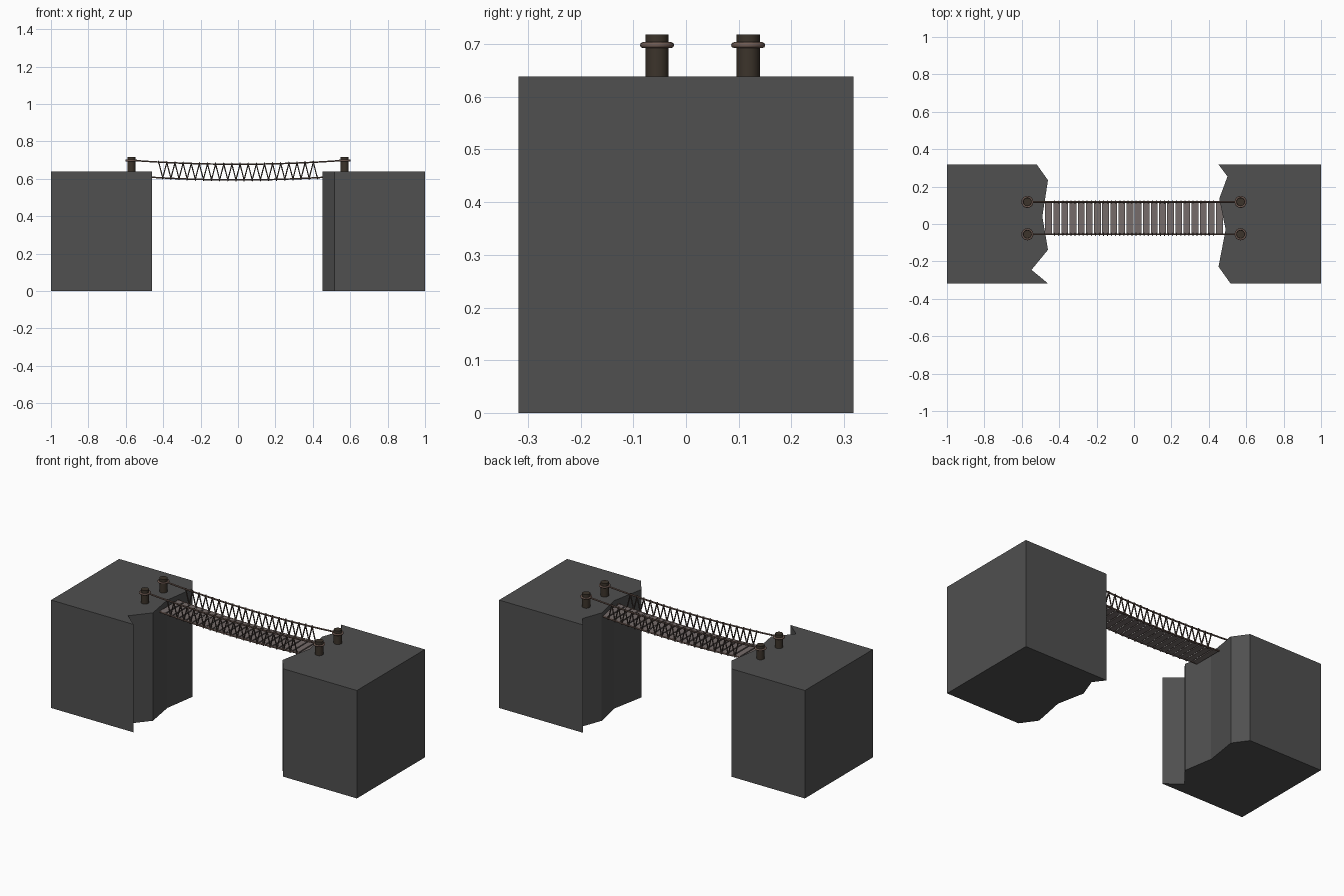
import bpy, bmesh, math
from mathutils import Vector

cube = bpy.data.objects.get("Cube")
if cube:
    bpy.data.objects.remove(cube, do_unlink=True)


def material(name, rgb):
    m = bpy.data.materials.new(name)
    m.use_nodes = True
    m.diffuse_color = (*rgb, 1)
    bsdf = m.node_tree.nodes["Principled BSDF"]
    bsdf.inputs["Base Color"].default_value = (*rgb, 1)
    bsdf.inputs["Roughness"].default_value = 0.9
    return m


STONE = material("dark grey stone", (0.08, 0.08, 0.08))
POST = material("dark brown wood", (0.045, 0.034, 0.024))
ROPE = material("brown rope", (0.16, 0.105, 0.085))
TWINE = material("dark brown twine", (0.07, 0.05, 0.042))
PLANK = material("weathered plank", (0.18, 0.15, 0.145))

TOP = 0.638            # cliff top height
SIDES = (-0.055, 0.118)  # rope lines in y
POST_X = 0.57
PITCH = 0.0435
COUNT = 22


def finish(name, bm, mat, smooth=False):
    bmesh.ops.recalc_face_normals(bm, faces=bm.faces)
    me = bpy.data.meshes.new(name)
    bm.to_mesh(me)
    bm.free()
    me.materials.append(mat)
    ob = bpy.data.objects.new(name, me)
    bpy.context.collection.objects.link(ob)
    if smooth:
        bpy.ops.object.select_all(action="DESELECT")
        ob.select_set(True)
        bpy.context.view_layer.objects.active = ob
        bpy.ops.object.shade_smooth_by_angle(angle=math.radians(40))
    return ob


def cliff(name, outline):
    bm = bmesh.new()
    face = bm.faces.new([bm.verts.new((x, y, 0)) for x, y in outline])
    ext = bmesh.ops.extrude_face_region(bm, geom=[face])
    verts = [v for v in ext["geom"] if isinstance(v, bmesh.types.BMVert)]
    bmesh.ops.translate(bm, verts=verts, vec=(0, 0, TOP))
    finish(name, bm, STONE)


def tube(name, paths, radius, mat, cyclic=False, sides=1):
    # round cords along point lists, one curve object turned into a mesh
    cu = bpy.data.curves.new(name, "CURVE")
    cu.dimensions = "3D"
    cu.bevel_depth = radius
    cu.bevel_resolution = sides
    cu.use_fill_caps = True
    for pts in paths:
        sp = cu.splines.new("POLY")
        sp.points.add(len(pts) - 1)
        for p, co in zip(sp.points, pts):
            p.co = (*co, 1)
        sp.use_cyclic_u = cyclic
        sp.use_smooth = True
    cu.materials.append(mat)
    ob = bpy.data.objects.new(name, cu)
    bpy.context.collection.objects.link(ob)
    bpy.ops.object.select_all(action="DESELECT")
    ob.select_set(True)
    bpy.context.view_layer.objects.active = ob
    bpy.ops.object.convert(target="MESH")


def ring(centre, radius, axis="z", n=16):
    c = Vector(centre)
    pts = []
    for i in range(n):
        a = math.tau * i / n
        u, v = radius * math.cos(a), radius * math.sin(a)
        pts.append(c + Vector((u, v, 0) if axis == "z" else (0, u, v)))
    return pts


def rail_z(x):
    return 0.678 + 0.021 * (x / POST_X) ** 2


def deck_z(x):
    return 0.594 + 0.015 * (x / 0.47) ** 2


# Cliffs with broken inner edges
cliff("left_side_cliff", [(1, -0.318), (1, 0.318), (0.452, 0.318), (0.5, 0.254),
                          (0.456, 0.136), (0.49, -0.03), (0.452, -0.228), (0.516, -0.318)])
cliff("right_side_cliff", [(-1, 0.318), (-1, -0.318), (-0.46, -0.318), (-0.548, -0.245),
                           (-0.46, -0.138), (-0.49, 0.04), (-0.46, 0.234), (-0.52, 0.318)])

# Posts and the rope loops tied around them
loops = []
for sx in (-1, 1):
    for y in SIDES:
        bm = bmesh.new()
        bmesh.ops.create_cone(bm, cap_ends=True, segments=16, radius1=0.022,
                              radius2=0.022, depth=0.1)
        bmesh.ops.translate(bm, verts=bm.verts, vec=(sx * POST_X, y, 0.668))
        side = "left" if sx > 0 else "right"
        finish(f"{side}_{'front' if y < 0 else 'back'}_post", bm, POST, True)
        loops.append(ring((sx * POST_X, y, 0.698), 0.027))
tube("post_rope_loops", loops, 0.0055, ROPE, cyclic=True, sides=2)

# Hand ropes and deck ropes, sagging in the middle
rails, decks, ties, lattice = [], [], [], []
for y in SIDES:
    rails.append([(x, y, rail_z(x)) for x in
                  [-0.55 + 1.1 * i / 32 for i in range(33)]])
    decks.append([(x, y, deck_z(x)) for x in
                  [-0.49 + 0.98 * i / 32 for i in range(33)]])
    # zigzag netting and the small ties where it meets the ropes
    zig = []
    for i in range(COUNT):
        x = (i - (COUNT - 1) / 2) * PITCH
        if abs(x) < 0.45:
            zig.append((x - PITCH / 4, y, rail_z(x)))
            zig.append((x + PITCH / 4, y, deck_z(x)))
            ties.append(ring((x - PITCH / 4, y, rail_z(x)), 0.006, "x", 8))
            ties.append(ring((x + PITCH / 4, y, deck_z(x)), 0.006, "x", 8))
    # separate strands keep the turns crisp
    lattice += [[a, b] for a, b in zip(zig, zig[1:])]
tube("hand_ropes", rails, 0.0045, ROPE)
tube("deck_ropes", decks, 0.0045, ROPE)
tube("side_netting", lattice, 0.0035, TWINE)
tube("rope_ties", ties, 0.0028, TWINE, cyclic=True)

# Deck planks following the sag
bm = bmesh.new()
for i in range(COUNT):
    x = (i - (COUNT - 1) / 2) * PITCH
    slope = math.atan2(deck_z(x + 0.01) - deck_z(x - 0.01), 0.02)
    box = bmesh.ops.create_cube(bm, size=1)["verts"]
    for v in box:
        dx, dz = v.co.x * 0.036, v.co.z * 0.006
        v.co = (x + dx * math.cos(slope), sum(SIDES) / 2 + v.co.y * 0.17,
                deck_z(x) + dz + dx * math.sin(slope))
finish("deck_planks", bm, PLANK)
